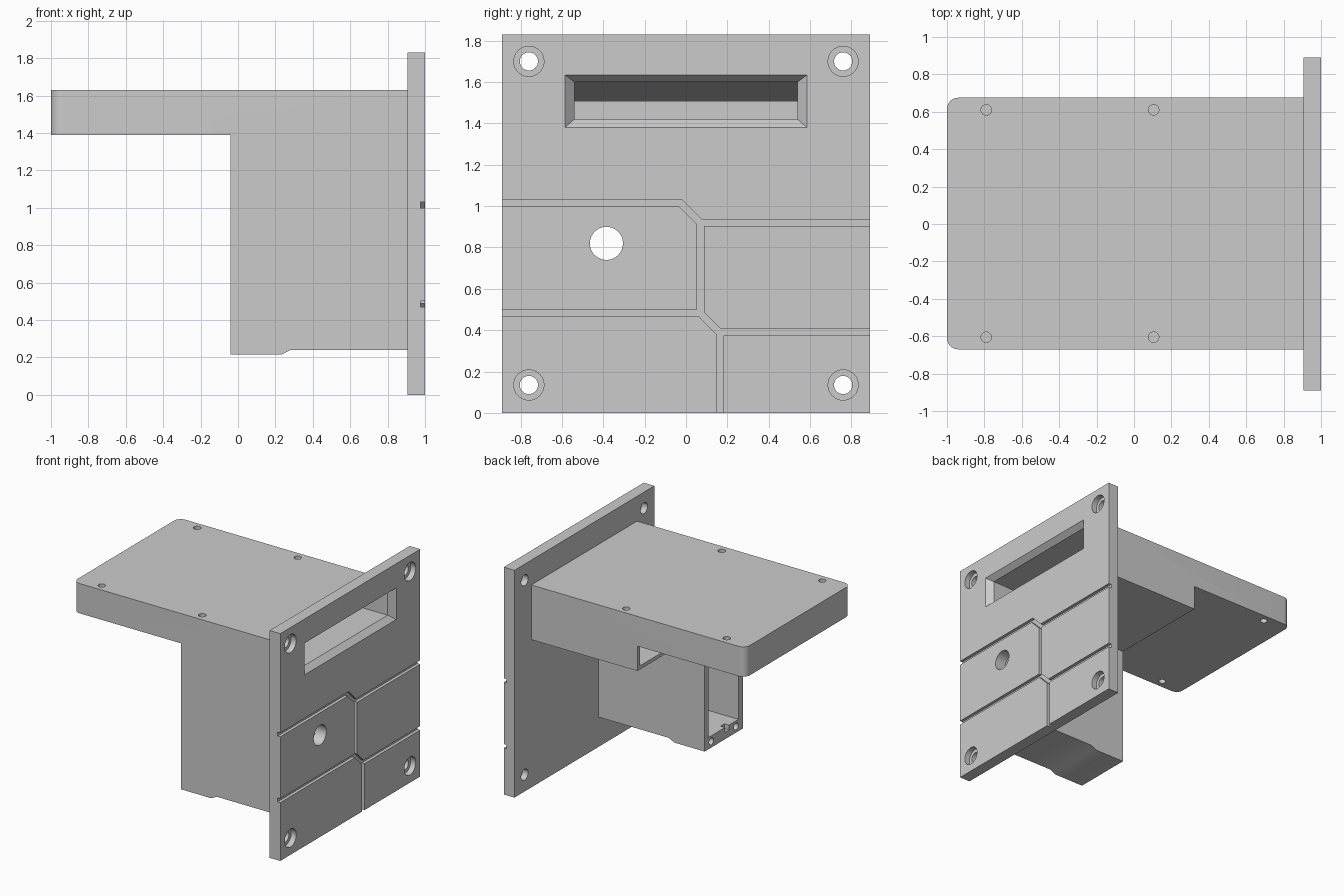
import bpy, bmesh, math
from mathutils import Vector

if "Cube" in bpy.data.objects:
    bpy.data.objects.remove(bpy.data.objects["Cube"])

grey = bpy.data.materials.new("plain grey")
grey.diffuse_color = (0.6, 0.6, 0.6, 1)
grey.use_nodes = True
grey.node_tree.nodes["Principled BSDF"].inputs["Base Color"].default_value = grey.diffuse_color


def loft(name, a, b):
    """Closed solid between two matching 3D outlines."""
    bm = bmesh.new()
    va = [bm.verts.new(p) for p in a]
    vb = [bm.verts.new(p) for p in b]
    n = len(a)
    bm.faces.new(va)
    bm.faces.new(vb[::-1])
    for i in range(n):
        j = (i + 1) % n
        bm.faces.new((va[j], va[i], vb[i], vb[j]))
    bmesh.ops.recalc_face_normals(bm, faces=bm.faces)
    me = bpy.data.meshes.new(name)
    bm.to_mesh(me)
    bm.free()
    me.materials.append(grey)
    ob = bpy.data.objects.new(name, me)
    bpy.context.collection.objects.link(ob)
    return ob


def extrude(name, pts, axis, lo, hi):
    """Extrude a 2D outline along an axis (0=x, 1=y, 2=z)."""
    def place(p, d):
        v = list(p)
        v.insert(axis, d)
        return v
    return loft(name, [place(p, lo) for p in pts], [place(p, hi) for p in pts])


def rect(a0, a1, b0, b1):
    return [(a0, b0), (a1, b0), (a1, b1), (a0, b1)]


def box(name, x0, x1, y0, y1, z0, z1):
    return extrude(name, rect(x0, x1, y0, y1), 2, z0, z1)


def rod(name, a, b, r, axis, lo, hi, n=32):
    ring = [(a + r * math.cos(2 * math.pi * i / n), b + r * math.sin(2 * math.pi * i / n))
            for i in range(n)]
    return extrude(name, ring, axis, lo, hi)


def combine(ob, tool, op='DIFFERENCE'):
    m = ob.modifiers.new("bool", 'BOOLEAN')
    m.operation, m.solver, m.object = op, 'EXACT', tool
    bpy.context.view_layer.objects.active = ob
    bpy.ops.object.modifier_apply(modifier=m.name)
    bpy.data.objects.remove(tool, do_unlink=True)


def ribbon(path, w):
    """Mitred outline of constant width around a polyline."""
    p = [Vector(q) for q in path]
    left, right = [], []
    for i, q in enumerate(p):
        ns = []
        for s, e in ((i - 1, i), (i, i + 1)):
            if s >= 0 and e < len(p):
                d = (p[e] - p[s]).normalized()
                ns.append(Vector((-d.y, d.x)))
        m = sum(ns, Vector((0, 0))).normalized()
        m *= w / 2 / m.dot(ns[0])
        left.append(q + m)
        right.append(q - m)
    return [tuple(v) for v in left + right[::-1]]


# --- Face plate -------------------------------------------------------
plate = box("face_plate", 0.905, 1.0, -0.89, 0.89, 0, 1.83)
# Shallow panel grooves
for path in ([(-1, 1.015), (-0.027, 1.015), (0.068, 0.92), (1, 0.92)],
             [(-1, 0.485), (0.067, 0.485), (0.16, 0.39), (1, 0.39)],
             [(0.07, 0.915), (0.07, 0.483)],
             [(0.165, 0.385), (0.165, -0.1)]):
    combine(plate, extrude("groove", ribbon(path, 0.032), 0, 0.975, 1.1))
# Counterbored mounting holes
for y in (-0.76, 0.76):
    for z in (0.135, 1.70):
        combine(plate, rod("hole", y, z, 0.044, 0, 0.8, 1.1))
        combine(plate, rod("bore", y, z, 0.073, 0, 0.955, 1.1))
# Button hole
combine(plate, rod("hole", -0.385, 0.82, 0.08, 0, 0.8, 1.1, 48))
# Window with bevelled rim
combine(plate, box("window", 0.8, 1.1, -0.54, 0.54, 1.42, 1.60))
inner = [(0.955, y, z) for y, z in rect(-0.54, 0.54, 1.42, 1.60)]
outer = [(1.0, y, z) for y, z in rect(-0.585, 0.585, 1.38, 1.635)]
step = [tuple(Vector(o) + (Vector(o) - Vector(i)) * 0.2) for i, o in zip(inner, outer)]
combine(plate, loft("window_rim", inner, step))

# --- Housing behind the plate ----------------------------------------
R, Y0, Y1 = 0.06, -0.67, 0.675
outline = [(0.905, Y0), (0.905, Y1)]
for cy, a0 in ((Y1 - R, 90), (Y0 + R, 180)):
    for i in range(9):
        a = math.radians(a0 + i * 90 / 8)
        outline.append((-1 + R + R * math.cos(a), cy + R * math.sin(a)))
body = extrude("housing", outline, 2, 1.39, 1.63)
# Deeper box under the tray, and the downward shaft with a stepped underside
combine(body, box("deep_box", -0.04, 0.905, Y0, Y1, 1.19, 1.5), 'UNION')
shaft = [(-0.04, 0.215), (0.23, 0.215), (0.28, 0.24), (0.905, 0.24),
         (0.905, 1.45), (-0.04, 1.45)]
combine(body, extrude("shaft", shaft, 1, Y0, -0.18), 'UNION')
# Hollow interior, open at the rear
combine(body, box("deep_hollow", -0.1, 0.88, Y0 + 0.05, Y1 - 0.03, 1.22, 1.385))
combine(body, box("shaft_hollow", -0.1, 1.0, Y0 + 0.06, -0.23, 0.31, 1.3))
# Display cavity with sloping ceiling
cavity = [(-0.85, 1.42), (1.0, 1.42), (1.0, 1.60), (0.85, 1.60), (-0.85, 1.505)]
combine(body, extrude("cavity", cavity, 1, -0.54, 0.54))
# Screw holes: top, tray underside and shaft end
for y in (-0.605, 0.61):
    for x in (-0.79, 0.105):
        combine(body, rod("screw", x, y, 0.028, 2, 1.53, 1.7, 24))
    combine(body, rod("screw", -0.79, y, 0.028, 2, 1.3, 1.46, 24))
for y in (-0.58, -0.265):
    combine(body, rod("screw", y, 0.265, 0.028, 0, -0.1, 0.1, 24))
# Small notch in the shaft floor
combine(body, box("notch", -0.1, 0.0, -0.49, -0.44, 0.27, 0.35))

for ob in (plate, body):
    bpy.ops.object.select_all(action='DESELECT')
    ob.select_set(True)
    bpy.context.view_layer.objects.active = ob
    bpy.ops.object.shade_smooth_by_angle(angle=math.radians(30))
